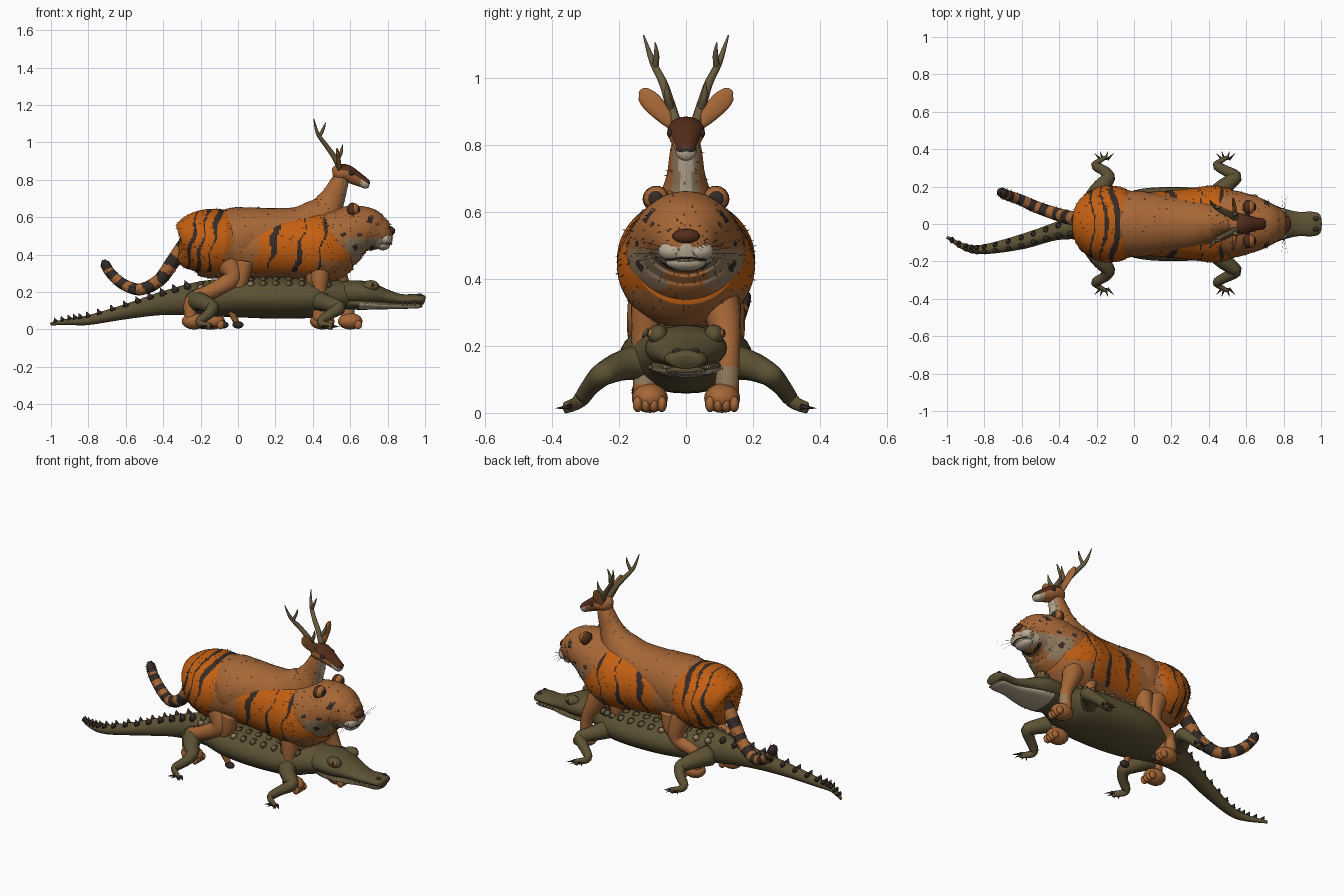
import bpy, bmesh, math, random
from mathutils import Vector

if "Cube" in bpy.data.objects:
    bpy.data.objects.remove(bpy.data.objects["Cube"], do_unlink=True)
random.seed(4)


def material(name, colour):
    m = bpy.data.materials.new(name)
    m.use_nodes = True
    m.diffuse_color = (*colour, 1)
    node = m.node_tree.nodes["Principled BSDF"]
    node.inputs["Base Color"].default_value = (*colour, 1)
    node.inputs["Roughness"].default_value = 0.8
    return m


olive = material("olive hide", (.108, .083, .035))
orange = material("orange fur", (.55, .115, .006))
brown = material("tan brown fur", (.38, .135, .038))
dark = material("dark stripe", (.035, .024, .02))
cream = material("cream fur", (.5, .41, .3))
buff = material("buff fur", (.3, .2, .115))
chestnut = material("chestnut fur", (.09, .027, .011))
antler = material("antler horn", (.14, .105, .05))
amber = material("amber eye", (.4, .16, .03))


def finish(name, bm, mats, rule=None):
    """Turn a bmesh into a smooth object, colouring faces by rule(centre, normal)."""
    bmesh.ops.recalc_face_normals(bm, faces=bm.faces)
    bm.normal_update()
    for f in bm.faces:
        f.smooth = True
        if rule:
            f.material_index = rule(f.calc_center_median(), f.normal)
    mesh = bpy.data.meshes.new(name)
    bm.to_mesh(mesh)
    bm.free()
    for m in mats:
        mesh.materials.append(m)
    obj = bpy.data.objects.new(name, mesh)
    bpy.context.collection.objects.link(obj)
    return obj


def spline(pts, sub):
    """Smooth a list of stations with a Catmull-Rom curve."""
    out = []
    for i in range(len(pts) - 1):
        a, b, c, d = (pts[max(0, min(len(pts) - 1, j))] for j in range(i - 1, i + 3))
        for s in range(sub):
            t = s / sub
            out.append([.5 * (2 * q + (r - p) * t + (2 * p - 5 * q + 4 * r - u) * t ** 2
                              + (3 * q - p - 3 * r + u) * t ** 3)
                        for p, q, r, u in zip(a, b, c, d)])
    return out + [list(pts[-1])]


def loft(name, pts, mats, rule=None, n=16, sub=5, ref=(0, 1, 0)):
    """Elliptical tube through stations (x, y, z, side radius[, up radius])."""
    st = spline([p if len(p) == 5 else (*p, p[3]) for p in pts], sub)
    bm, rings = bmesh.new(), []
    for i, s in enumerate(st):
        t = Vector(st[min(i + 1, len(st) - 1)][:3]) - Vector(st[max(i - 1, 0)][:3])
        t.normalize()
        side = Vector(ref) - t * t.dot(Vector(ref))
        side.normalize()
        up = t.cross(side)
        rings.append([bm.verts.new(Vector(s[:3]) + side * s[3] * math.cos(a) + up * s[4] * math.sin(a))
                      for a in (math.tau * k / n for k in range(n))])
    for a, b in zip(rings, rings[1:]):
        for k in range(n):
            bm.faces.new((a[k], a[(k + 1) % n], b[(k + 1) % n], b[k]))
    bm.faces.new(rings[0])
    bm.faces.new(rings[-1])
    return finish(name, bm, mats, rule)


def ball(name, loc, size, mat, rot=(0, 0, 0)):
    bm = bmesh.new()
    bmesh.ops.create_uvsphere(bm, u_segments=16, v_segments=10, radius=1)
    obj = finish(name, bm, [mat])
    obj.location, obj.scale, obj.rotation_euler = loc, size, rot


def spikes(name, items, mats, sides=4):
    """One mesh of cones: items are (base, direction, radius, length, material index)."""
    bm = bmesh.new()
    for base, d, r, length, mi in items:
        d = Vector(d).normalized()
        u = d.orthogonal().normalized()
        v = d.cross(u)
        tip = bm.verts.new(Vector(base) + d * length)
        ring = [bm.verts.new(Vector(base) + (u * math.cos(a) + v * math.sin(a)) * r)
                for a in (math.tau * k / sides for k in range(sides))]
        bm.faces.new(ring[::-1]).material_index = mi
        for k in range(sides):
            bm.faces.new((ring[k], ring[(k + 1) % sides], tip)).material_index = mi
    finish(name, bm, mats)


def fur(obj, count):
    """Short bristles swept back over a furry surface."""
    mesh = obj.data
    spikes(obj.name + "_bristles",
           [(p.center, p.normal + Vector((-.6, 0, -.2)), .0022, random.uniform(.006, .013), p.material_index)
            for p in random.sample(list(mesh.polygons), count)], list(mesh.materials), 3)


# ---------- Crocodile ----------
croc = [(-1, -.07, .03, .008), (-.9, -.125, .042, .018), (-.8, -.135, .05, .026), (-.6, -.095, .095, .04),
        (-.4, -.035, .14, .05, .063), (-.2, 0, .165, .1, .092), (0, 0, .17, .18, .105), (.2, 0, .17, .198, .112),
        (.4, 0, .17, .185, .107), (.5, 0, .178, .14, .09), (.6, 0, .185, .1, .07)]
loft("crocodile_body", croc, [olive], n=32, sub=8)
loft("crocodile_upper_jaw",
     [(.55, 0, .19, .09, .06), (.6, 0, .195, .118, .068), (.7, 0, .19, .12, .065), (.78, 0, .175, .09, .045),
      (.87, 0, .16, .066, .03), (.95, 0, .162, .066, .028), (.99, 0, .158, .055, .026), (1, 0, .156, .03, .015)],
     [olive], n=24)
loft("crocodile_lower_jaw",
     [(.56, 0, .15, .08, .04), (.65, 0, .14, .105, .035), (.75, 0, .132, .095, .025), (.87, 0, .127, .06, .017),
      (.96, 0, .127, .056, .014), (.985, 0, .13, .03, .008)],
     [cream, olive], lambda c, n: int(n.z > -.25 or c.x < .64 or n.x > .5), n=24)

teeth, scutes = [], []
for s in (-1, 1):
    for i in range(14):
        t = i / 13
        teeth.append(((.68 + .29 * t, s * (.107 - .05 * min(1, t * 1.6)), .14), (0, s * .2, -1), .005, .014, 0))
    # raised scutes along the back and tail
    for x, y, z, w, h in spline([p if len(p) == 5 else (*p, p[3]) for p in croc[:-1]], 3):
        if -.98 < x < -.2:
            scutes.append(((x, y + s * w * .45, z + h * .7), (-.4, s * .2, 1), .012 + h * .2, .022 + h * .35, 0))
        elif -.2 <= x < .5:
            for k in (.45, .72):
                scutes.append(((x, s * w * k, z + h * math.sqrt(1 - k * k) - .004), (-.3, s * k, 1),
                               .026, .02, 1 if k < .5 else 2 if x < .1 else 3))
    ball("crocodile_brow", (.71, s * .083, .232), (.045, .03, .032), olive)
    ball("crocodile_eye", (.718, s * .102, .236), (.022, .013, .015), amber)
    ball("crocodile_pupil", (.72, s * .112, .238), (.009, .006, .012), dark)
    ball("crocodile_nostril", (.972, s * .028, .183), (.016, .013, .01), dark)
    for name, x in (("front", .42), ("hind", -.23)):
        k = .125 if x > 0 else .1
        loft("crocodile_" + name + "_leg",
             [(x, s * .1, .155, .06), (x + .04, s * .18, .145, .047), (x + k - .01, s * .24, .12, .037),
              (x + k - .01, s * .258, .108, .034), (x + .07, s * .285, .08, .028), (x + .025, s * .31, .045, .024),
              (x + .035, s * .33, .027, .02, .016), (x + .085, s * .36, .016, .018, .009)],
             [olive], n=12, sub=3, ref=(0, 0, 1))
        spikes("crocodile_" + name + "_claws",
               [((x + .07 + .009 * k, s * .345, .018), (k * .5, s, -.1), .009, .05, 0) for k in (-2, -.7, .7, 2)],
               [dark], 6)
spikes("crocodile_teeth", teeth, [cream])
spikes("crocodile_scutes", scutes, [dark, olive, buff, antler], 6)

# ---------- Tiger ----------
stripes = [(-.25, .007), (-.195, .008), (-.135, .011), (.19, .014), (.335, .011), (.45, .009)]


def tiger_coat(c, n):
    s = c.x - .2 * (c.z - .45) + .009 * math.sin(38 * c.z + 9 * c.x)
    for i, (x, w) in enumerate(stripes):
        if abs(s - x) < w * (.6 + .6 * math.sin(17 * c.z + 2 * i)) + .003 and c.z > .31:
            return 1
    return 2 if c.z < .31 or (c.x > .42 and c.z < .37) or -.05 < s < .11 else 0


fur(loft("tiger_body",
         [(-.315, 0, .43, .03, .04), (-.295, 0, .43, .1, .11), (-.25, 0, .445, .165, .16), (-.17, 0, .458, .203, .184),
          (-.08, 0, .457, .2, .184), (0, 0, .452, .172, .172), (.12, 0, .447, .174, .17), (.28, 0, .445, .188, .178),
          (.42, 0, .44, .206, .192), (.5, 0, .45, .192, .188), (.58, 0, .47, .157, .15)],
         [orange, dark, brown], tiger_coat, n=72, sub=16), 500)


def face_coat(c, n):
    y = abs(c.y)
    if c.x > .74 and c.z < .495 and y < .085:
        return 2
    if .035 < y < .13 and abs(c.z - .585) < .02 and abs(c.x - .72 + .4 * (y - .08)) < .012:
        return 1
    if .55 < c.x < .73 and .4 < c.z < .56 and math.sin(70 * c.x - 25 * c.z) + .5 * math.sin(90 * c.z) > 1.1:
        return 1
    return 3 if c.x > .575 and .37 < c.z < .49 and y > .06 else 0


fur(loft("tiger_head",
         [(.46, 0, .46, .18, .17), (.54, 0, .487, .178, .167), (.62, 0, .522, .157, .143), (.69, 0, .53, .134, .123),
          (.75, 0, .512, .1, .095), (.79, 0, .495, .075, .066), (.815, 0, .488, .05, .043), (.825, 0, .486, .02, .02)],
         [brown, dark, cream, buff], face_coat, n=56, sub=12), 220)
ball("tiger_nose", (.815, 0, .527), (.026, .042, .023), chestnut)
ball("tiger_chin", (.775, 0, .45), (.037, .06, .027), cream)
loft("tiger_mouth", [(.805, -.06, .457, .003), (.822, 0, .463, .003), (.805, .06, .457, .003)],
     [dark], n=6, ref=(0, 0, 1))
for s in (-1, 1):
    ball("tiger_muzzle", (.786, s * .036, .484), (.04, .048, .033), cream)
    ball("tiger_eye", (.735, s * .092, .562), (.015, .018, .011), amber)
    ball("tiger_pupil", (.746, s * .096, .564), (.006, .008, .006), dark)
    ball("tiger_ear", (.61, s * .09, .64), (.028, .04, .038), chestnut, (s * -.4, 0, 0))
    ball("tiger_ear_rim", (.622, s * .09, .642), (.026, .036, .034), brown, (s * -.4, 0, 0))
    ball("tiger_inner_ear", (.638, s * .09, .64), (.014, .024, .024), dark, (s * -.4, 0, 0))
    spikes("tiger_whiskers", [((.8, s * .06, .475 + .008 * k), (.12 * k, s, .15 * k), .001, .12, 0)
                              for k in range(-1, 3)], [dark], 3)
    # legs stand in a walking pose, so each side is shifted
    shift = .15 if s > 0 else 0
    foot = .435 + shift
    loft("tiger_front_leg", [(.44 + shift * .4, s * .09, .36, .07), (.435 + shift * .7, s * .115, .27, .05),
                             (foot, s * .125, .16, .035), (foot, s * .12, .05, .038)],
         [brown, buff], lambda c, n: int(.09 < c.z < .15 and n.x > .3))
    back = .1 if s > 0 else 0
    loft("tiger_hind_leg", [(-.07, s * .1, .38, .07), (-.03, s * .125, .275, .052), (-.14 + back, s * .128, .205, .042),
                            (-.25 + back, s * .12, .155, .034), (-.25 + back, s * .115, .05, .034)], [brown])
    for x in (foot + .015, -.235 + back):
        ball("tiger_paw", (x, s * .108, .044), (.066, .054, .044), brown)
        for k in (-1.5, -.5, .5, 1.5):
            ball("tiger_toe", (x + .042, s * .108 + .024 * k, .026), (.022, .015, .024), brown)

tail = [(-.28, .02, .46, .04), (-.35, .035, .36, .038), (-.42, .055, .265, .035), (-.52, .09, .215, .032),
        (-.61, .13, .24, .03), (-.68, .155, .3, .028), (-.71, .17, .35, .025), (-.718, .175, .37, .008)]
centres = [Vector(p[:3]) for p in spline(tail, 14)]


def tail_coat(c, n):
    """Alternate rings by the nearest point along the tail."""
    near = min(range(len(centres)), key=lambda i: (centres[i] - c).length_squared)
    return int(near > 74 or near % 11 < 6)


fur(loft("tiger_tail", tail, [brown, dark], tail_coat, n=16, sub=14), 80)

# ---------- Deer ----------


def deer_coat(c, n):
    if n.x < .45 or c.z < .6 or abs(c.y) > .04:
        return 0
    return 2 if abs(c.y) < .02 else 1


fur(loft("deer_body",
         [(-.16, 0, .5, .08, .09), (-.1, 0, .49, .15, .148), (0, 0, .485, .178, .17), (.09, 0, .495, .168, .158),
          (.2, 0, .505, .152, .145), (.34, 0, .535, .132, .126), (.45, 0, .61, .095, .105), (.505, 0, .7, .06, .068),
          (.54, 0, .78, .048, .05), (.565, 0, .84, .035, .035)],
         [brown, buff, cream], deer_coat, n=40, sub=8), 150)


def deer_face(c, n):
    if c.x > .655 and n.z < .1:
        return 2
    return int(n.z > .2 and c.x > .55)


loft("deer_head",
     [(.505, 0, .835, .02, .025), (.53, 0, .838, .048, .042), (.575, 0, .838, .056, .045), (.62, 0, .815, .045, .04),
      (.66, 0, .793, .034, .032), (.69, 0, .775, .029, .025), (.702, 0, .77, .014, .012)],
     [brown, chestnut, cream], deer_face, n=24, sub=6)
ball("deer_nose", (.692, 0, .785), (.015, .029, .013), dark)
for s in (-1, 1):
    ball("deer_eye", (.605, s * .047, .835), (.015, .01, .012), dark)
    loft("deer_ear", [(.54, s * .035, .85, .01), (.54, s * .06, .88, .012, .022), (.535, s * .1, .925, .01, .03),
                      (.53, s * .128, .952, .007, .022), (.53, s * .14, .958, .003, .004)], [brown], ref=(1, 0, 0))
    loft("deer_antler", [(.545, s * .03, .865, .017), (.51, s * .05, .93, .015), (.47, s * .068, .985, .013),
                         (.425, s * .1, 1.05, .01), (.405, s * .127, 1.128, .002)], [antler], n=10)
    loft("deer_brow_tine", [(.525, s * .045, .905, .013), (.55, s * .055, .945, .01), (.56, s * .058, .99, .002)],
         [antler], n=8)
    loft("deer_crown_tine", [(.435, s * .092, 1.03, .01), (.455, s * .088, 1.07, .008), (.468, s * .092, 1.105, .002)],
         [antler], n=8)
    x = -.05 + s * -.04
    loft("deer_hind_leg", [(.03, s * .11, .36, .055), (.01, s * .12, .25, .04), (x - .03, s * .1, .13, .022),
                           (x, s * .08, .04, .016)], [brown], n=12)
    ball("deer_hoof", (x + .01, s * .08, .025), (.03, .02, .02), dark)
    loft("deer_front_leg", [(.4, s * .1, .38, .05), (.4, s * .1, .22, .03), (.4, s * .08, .1, .018)], [brown], n=12)
